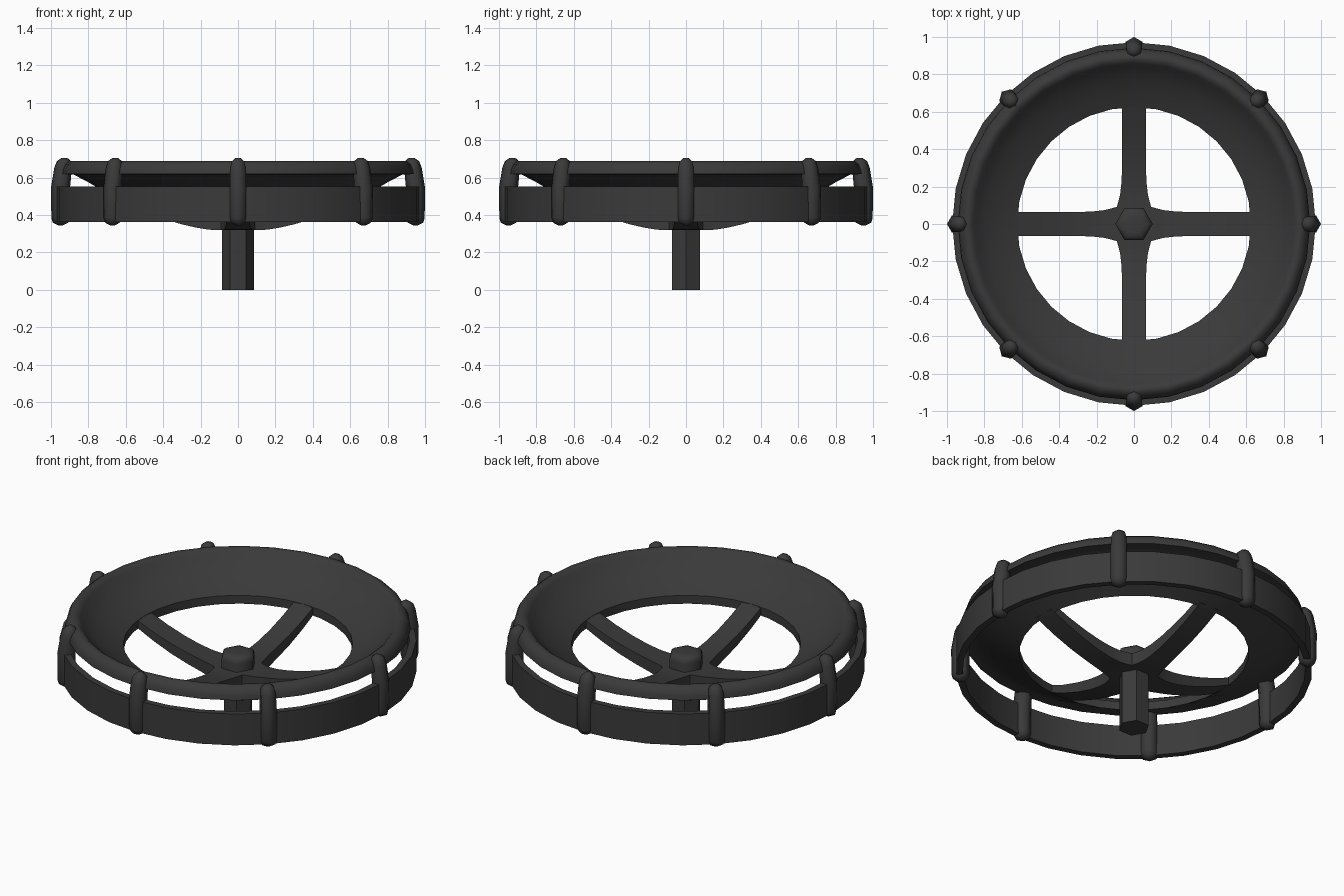
import bpy, bmesh, math
from mathutils import Matrix, Vector

if "Cube" in bpy.data.objects:
    bpy.data.objects.remove(bpy.data.objects["Cube"])

mat = bpy.data.materials.new("dark_metal")
mat.diffuse_color = (0.042, 0.042, 0.042, 1)
mat.use_nodes = True
mat.node_tree.nodes["Principled BSDF"].inputs["Base Color"].default_value = mat.diffuse_color


def finish(name, bm, angle=35):
    bmesh.ops.remove_doubles(bm, verts=bm.verts, dist=1e-5)
    bmesh.ops.recalc_face_normals(bm, faces=bm.faces)
    me = bpy.data.meshes.new(name)
    bm.to_mesh(me)
    bm.free()
    ob = bpy.data.objects.new(name, me)
    bpy.context.collection.objects.link(ob)
    me.materials.append(mat)
    bpy.ops.object.select_all(action='DESELECT')
    ob.select_set(True)
    bpy.context.view_layer.objects.active = ob
    bpy.ops.object.shade_smooth_by_angle(angle=math.radians(angle))
    return ob


def lathe(bm, profile, n, closed=False):
    """Revolve (r, z) points round z; open profiles get capped ends."""
    rings = []
    for r, z in profile:
        rings.append([bm.verts.new((r * math.cos(2 * math.pi * i / n),
                                    r * math.sin(2 * math.pi * i / n), z))
                      for i in range(n)])
    pairs = list(zip(rings, rings[1:]))
    if closed:
        pairs.append((rings[-1], rings[0]))
    for a, b in pairs:
        for i in range(n):
            j = (i + 1) % n
            bm.faces.new((a[i], a[j], b[j], b[i]))
    if not closed:
        bm.faces.new(rings[0])
        bm.faces.new(rings[-1])


# dished seat ring with turned-over lip
bm = bmesh.new()
lathe(bm, [(0.625, 0.472), (0.625, 0.522), (0.70, 0.556), (0.78, 0.603), (0.84, 0.65),
           (0.86, 0.675), (0.88, 0.69), (0.902, 0.69), (0.925, 0.672), (0.938, 0.645),
           (0.942, 0.62), (0.915, 0.617), (0.88, 0.617), (0.80, 0.575), (0.72, 0.528)],
      32, True)
finish("dish_ring", bm, 50)

# outer hoop
bm = bmesh.new()
lathe(bm, [(0.935, 0.364), (0.972, 0.364), (0.972, 0.552), (0.935, 0.552)], 32, True)
finish("outer_hoop", bm)

# posts tying the hoop to the lip, upper half bent inward
for k in range(8):
    bm = bmesh.new()
    lathe(bm, [(0.014, -0.18), (0.042, -0.165), (0.049, -0.14), (0.051, 0.02),
               (0.047, 0.13), (0.038, 0.163), (0.016, 0.18)], 6)
    for v in bm.verts:
        v.co.x -= max(0, v.co.z - 0.02) * 0.13
    place = Matrix.Rotation(k * math.pi / 4, 4, 'Z') @ Matrix.Translation((0.949, 0, 0.525))
    bm.transform(place)
    finish("post_%d" % (k + 1), bm, 65)

# curved cross spokes: radius, half width, underside height, thickness
stations = [(0.092, 0.092, 0.320, 0.075), (0.125, 0.082, 0.320, 0.074),
            (0.16, 0.074, 0.322, 0.073), (0.22, 0.067, 0.332, 0.07),
            (0.30, 0.064, 0.350, 0.066), (0.40, 0.064, 0.380, 0.06),
            (0.52, 0.064, 0.426, 0.052), (0.64, 0.064, 0.482, 0.045)]
bm = bmesh.new()
for k in range(4):
    rot = Matrix.Rotation(k * math.pi / 2, 3, 'Z')
    rows = [[bm.verts.new(rot @ Vector(p)) for p in
             ((r, -w, z), (r, w, z), (r, w, z + t), (r, -w, z + t))]
            for r, w, z, t in stations]
    for a, b in zip(rows, rows[1:]):
        for i in range(4):
            j = (i + 1) % 4
            bm.faces.new((a[i], a[j], b[j], b[i]))
    bm.faces.new(rows[-1])
r, w, z, t = stations[0]
for h in (z, z + t):
    bm.faces.new([bm.verts.new((x * r, y * r, h))
                  for x, y in ((-1, -1), (1, -1), (1, 1), (-1, 1))])
# drop the hidden walls between hub and spokes
bmesh.ops.remove_doubles(bm, verts=bm.verts, dist=1e-5)
finish("spokes", bm)

# hexagonal shaft
bm = bmesh.new()
lathe(bm, [(0.085, 0), (0.085, 0.38)], 6)
finish("shaft", bm)

# hexagonal cap nut with softened top edge
bm = bmesh.new()
lathe(bm, [(0.1, 0.36), (0.1, 0.445), (0.095, 0.463), (0.08, 0.476), (0.05, 0.48)], 6)
finish("cap_nut", bm, 65)
